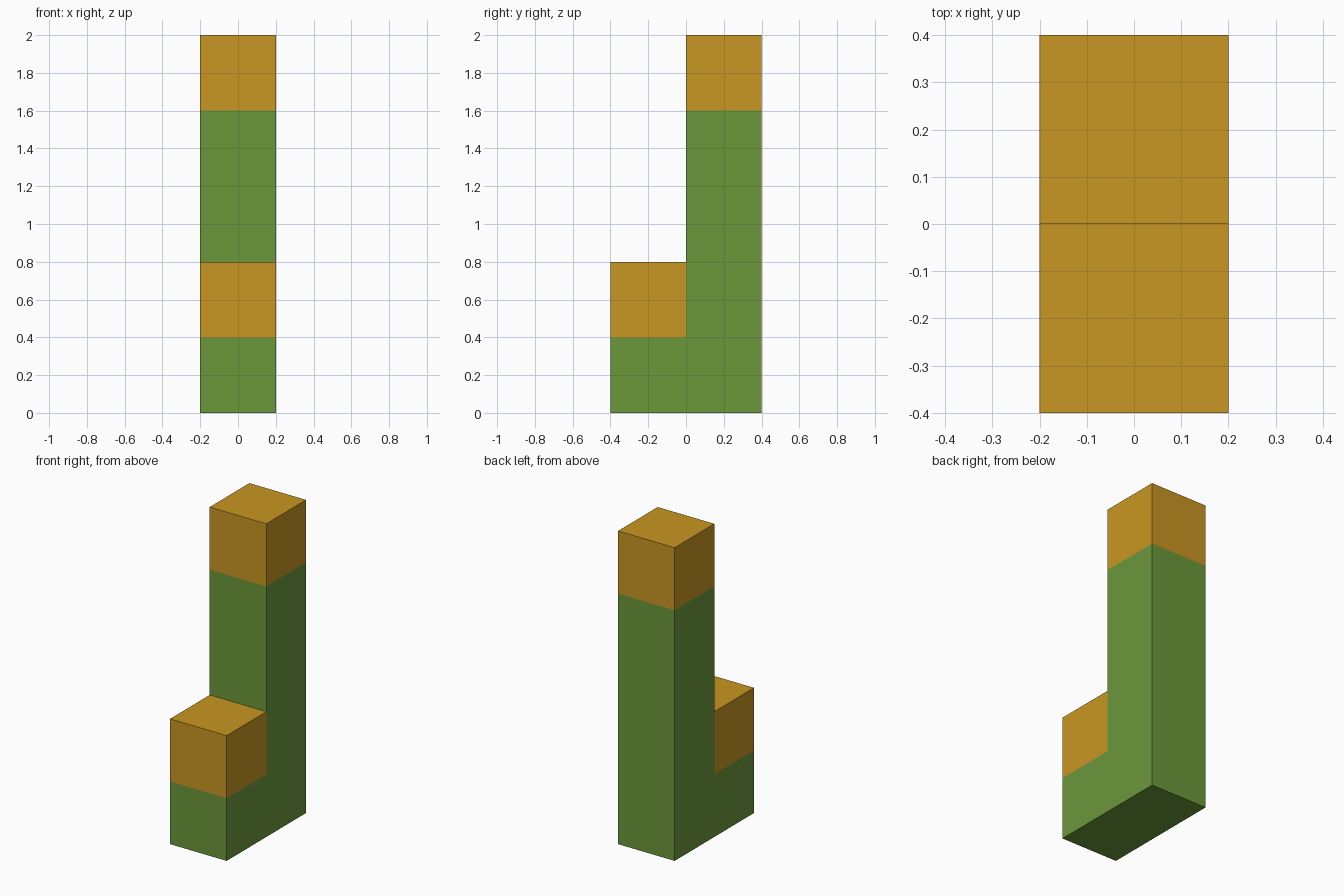
import bpy, bmesh

if "Cube" in bpy.data.objects:
    bpy.data.objects.remove(bpy.data.objects["Cube"])


def material(name, rgb):
    m = bpy.data.materials.new(name)
    m.diffuse_color = (*rgb, 1.0)
    m.use_nodes = True
    m.node_tree.nodes["Principled BSDF"].inputs["Base Color"].default_value = m.diffuse_color
    return m


W = 0.4                       # block width
TALL, SHORT = 2.0, 0.8        # column heights

# L-shaped side profile (y, z), extruded across x
profile = [(-W, 0), (W, 0), (W, TALL), (0, TALL), (0, SHORT), (-W, SHORT)]
bm = bmesh.new()
side = bm.faces.new([bm.verts.new((-W / 2, y, z)) for y, z in profile])
out = bmesh.ops.extrude_face_region(bm, geom=[side])
new_verts = [g for g in out["geom"] if isinstance(g, bmesh.types.BMVert)]
bmesh.ops.translate(bm, verts=new_verts, vec=(W, 0, 0))

# Cut the colour borders: between the columns and below each cap
cuts = [((0, 0, 0), (0, 1, 0)),
        ((0, 0, SHORT - W), (0, 0, 1)),
        ((0, 0, TALL - W), (0, 0, 1))]
for co, no in cuts:
    bmesh.ops.bisect_plane(bm, geom=bm.verts[:] + bm.edges[:] + bm.faces[:],
                           plane_co=co, plane_no=no)
bmesh.ops.recalc_face_normals(bm, faces=bm.faces[:])

# The top cube of each column is the orange cap
for f in bm.faces:
    c = f.calc_center_median()
    border = (SHORT if c.y < -0.001 else TALL) - W
    f.material_index = 1 if c.z > border else 0

mesh = bpy.data.meshes.new("stepped_column")
bm.to_mesh(mesh)
bm.free()
mesh.materials.append(material("leaf green", (0.147, 0.313, 0.042)))
mesh.materials.append(material("golden orange", (0.584, 0.305, 0.016)))
bpy.context.collection.objects.link(bpy.data.objects.new("stepped_column", mesh))
